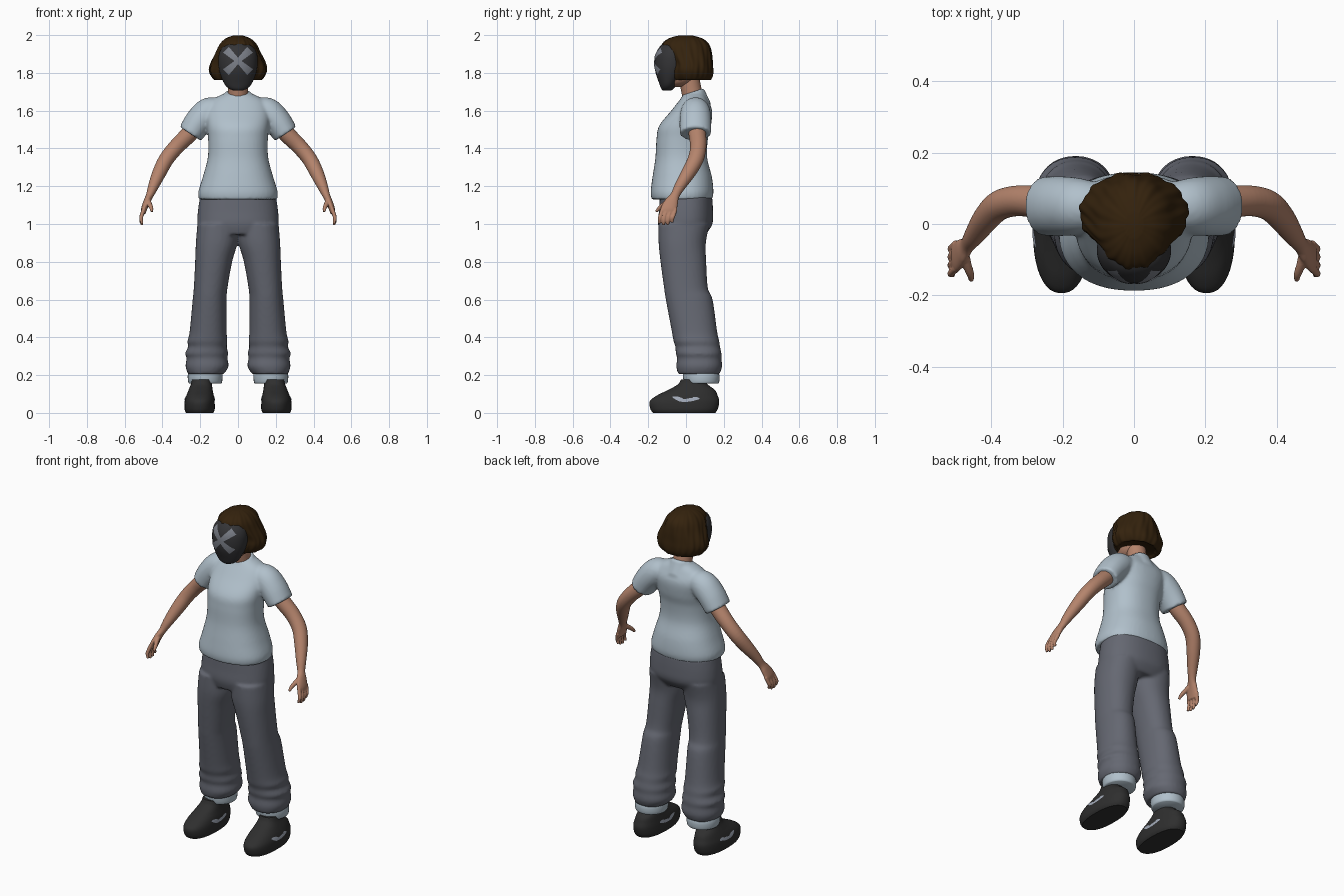
import bpy, bmesh, math
from mathutils import Vector

cube = bpy.data.objects.get("Cube")
if cube:
    bpy.data.objects.remove(cube, do_unlink=True)


def material(name, r, g, b):
    m = bpy.data.materials.new(name)
    m.use_nodes = True
    m.diffuse_color = (r, g, b, 1)
    node = next(n for n in m.node_tree.nodes if n.type == 'BSDF_PRINCIPLED')
    node.inputs["Base Color"].default_value = (r, g, b, 1)
    node.inputs["Roughness"].default_value = 0.8
    return m


SHIRT = material("pale blue cotton", .44, .53, .6)
PANTS = material("grey denim", .13, .138, .168)
SKIN = material("skin", .46, .23, .15)
HAIR = material("dark brown hair", .034, .016, .004)
MASK = material("charcoal mask", .034, .034, .037)
SHOE = material("black shoe", .028, .028, .028)
CROSS = material("mid grey paint", .2, .215, .25)
PATCH = material("light grey trim", .36, .4, .48)


def spline(keys, sub):
    """Catmull-Rom interpolation of equal-length tuples."""
    out = []
    for i in range(len(keys) - 1):
        quad = [keys[max(0, i - 1)], keys[i], keys[i + 1], keys[min(len(keys) - 1, i + 2)]]
        for s in range(sub):
            t = s / sub
            out.append([b + .5 * t * (c - a + t * (2*a - 5*b + 4*c - d + t * (3*(b - c) + d - a)))
                        for a, b, c, d in zip(*quad)])
    return out + [list(keys[-1])]


def loft(bm, keys, n=32, sub=5, along=False, power=2.0, wave=0.0):
    """Closed skin through rings (x, y, z, a, b); level rings, or square to the path."""
    rings = spline(keys, sub)
    pts = [Vector(r[:3]) for r in rings]
    loops = []
    for i, r in enumerate(rings):
        u, v = Vector((1, 0, 0)), Vector((0, 1, 0))
        if along:
            t = (pts[min(i + 1, len(pts) - 1)] - pts[max(i - 1, 0)]).normalized()
            v = (v - t * v.dot(t)).normalized()
            u = v.cross(t)
        loop = []
        for k in range(n):
            ang = 2 * math.pi * k / n
            c, s = math.cos(ang), math.sin(ang)
            f = (abs(c) ** power + abs(s) ** power) ** (-1 / power)
            f *= 1 + wave * (math.sin(11 * ang + 14 * r[2]) + .6 * math.sin(23 * ang - 30 * r[2]))
            loop.append(bm.verts.new(pts[i] + u * (r[3] * c * f) + v * (r[4] * s * f)))
        loops.append(loop)
    for p, q in zip(loops, loops[1:]):
        for k in range(n):
            bm.faces.new((p[k], p[(k + 1) % n], q[(k + 1) % n], q[k]))
    bm.faces.new(loops[0][::-1])
    bm.faces.new(loops[-1])


def finish(name, bm, mat, voxel=0, smooth=0, mirror=False, sharp=50):
    bmesh.ops.recalc_face_normals(bm, faces=bm.faces)
    me = bpy.data.meshes.new(name)
    bm.to_mesh(me)
    bm.free()
    me.materials.append(mat)
    ob = bpy.data.objects.new(name, me)
    bpy.context.collection.objects.link(ob)
    for f in me.polygons:
        f.use_smooth = True
    if voxel:
        m = ob.modifiers.new("fuse", 'REMESH')
        m.mode, m.voxel_size, m.use_smooth_shade = 'VOXEL', voxel, True
        m = ob.modifiers.new("soften", 'SMOOTH')
        m.factor, m.iterations = .5, smooth
    else:
        me.set_sharp_from_angle(angle=math.radians(sharp))
    if mirror:
        m = ob.modifiers.new("mirror", 'MIRROR')
        m.use_mirror_merge = False
    return ob


def flip(keys):
    return [(-k[0],) + tuple(k[1:]) for k in keys]


def plate(name, ribbons, mat, target, axis, negative=False, mirror=False):
    """Thin painted ribbons (point, half-width vector) pressed on to a surface."""
    bm = bmesh.new()
    for ribbon in ribbons:
        rows = [[bm.verts.new(p + w * (j / 2 - 1)) for j in range(5)] for p, w in ribbon]
        for p, q in zip(rows, rows[1:]):
            for j in range(4):
                bm.faces.new((p[j], p[j + 1], q[j + 1], q[j]))
    ob = finish(name, bm, mat)
    m = ob.modifiers.new("press", 'SHRINKWRAP')
    m.target, m.wrap_method, m.wrap_mode, m.offset = target, 'PROJECT', 'ABOVE_SURFACE', .003
    setattr(m, "use_project_" + axis, True)
    m.use_positive_direction, m.use_negative_direction = not negative, negative
    if mirror:
        ob.modifiers.new("mirror", 'MIRROR').use_mirror_merge = False


# Shirt: torso, sleeves and collar fused
bm = bmesh.new()
loft(bm, [(0, -.022, 1.13, .207, .16), (0, -.021, 1.17, .21, .166), (0, -.02, 1.25, .186, .157),
          (0, -.025, 1.35, .16, .137), (0, -.02, 1.45, .158, .136), (0, -.005, 1.52, .165, .137),
          (0, .03, 1.6, .168, .108), (0, .04, 1.655, .14, .075), (0, .045, 1.69, .075, .052)],
     n=48, power=2.3)
sleeve = [(.08, .05, 1.61, .055, .06), (.15, .05, 1.595, .076, .078),
          (.205, .05, 1.545, .075, .084), (.252, .05, 1.477, .068, .083)]
for keys in (sleeve, flip(sleeve)):
    loft(bm, keys, along=True)
loft(bm, [(0, .06, 1.62, .075, .075), (0, .045, 1.67, .067, .066), (0, .035, 1.7, .064, .062)], along=True)
finish("shirt", bm, SHIRT, .009, 4)

# Trousers: hips and two loose legs fused
bm = bmesh.new()
loft(bm, [(0, -.015, .945, .2, .12), (0, -.004, 1.0, .215, .144), (0, 0, 1.07, .212, .143),
          (0, 0, 1.15, .2, .138)], n=48, power=2.3)
leg = [(.17, .068, .205, .094, .11), (.164, .07, .245, .114, .121), (.164, .07, .29, .108, .117),
       (.166, .067, .315, .114, .121), (.162, .062, .35, .102, .118), (.162, .055, .38, .106, .121),
       (.158, .045, .43, .098, .12), (.15, .017, .6, .09, .124), (.145, 0, .66, .089, .116),
       (.129, -.014, .8, .098, .121), (.113, -.02, .9, .11, .125), (.105, -.01, 1.0, .11, .135)]
for keys in (leg, flip(leg)):
    loft(bm, keys, power=2.2)
finish("trousers", bm, PANTS, .009, 4)

# Turned-up cuffs and ankles
bm = bmesh.new()
loft(bm, [(.174, .082, .155, .084, .088), (.174, .082, .165, .09, .094), (.174, .08, .2, .092, .097),
          (.172, .075, .23, .085, .09)], sub=3)
finish("trouser_cuffs", bm, SHIRT, mirror=True)
bm = bmesh.new()
loft(bm, [(.19, .065, .1, .036, .045), (.185, .068, .22, .036, .04)])
finish("ankles", bm, SKIN, mirror=True)

# Shoes
bm = bmesh.new()
loft(bm, [(.203, -.01, 0, .072, .165), (.203, -.01, .02, .08, .178), (.203, -.008, .06, .079, .184),
          (.201, .005, .09, .073, .163), (.198, .028, .12, .064, .126), (.194, .036, .15, .056, .08),
          (.192, .036, .178, .051, .062)], n=48, power=2.35)
shoes = finish("shoes", bm, SHOE, mirror=True)
for side, x in (("outer", .5), ("inner", 0)):
    streaks = []
    for y0, z0, length, slope, half in ((-.07, .082, .07, -.02, .009), (-.035, .062, .105, .012, .007),
                                        (.035, .08, .035, -.004, .005)):
        streaks.append([(Vector((x, y0 + length * t / 12, z0 + slope * t / 12)),
                         Vector((0, 0, half * (.25 + math.sin(math.pi * t / 12))))) for t in range(13)])
    plate("shoe_trim_" + side, streaks, PATCH, shoes, "x", negative=x > 0, mirror=True)

# Arms with palm, fingers and thumb fused
bm = bmesh.new()
loft(bm, [(.19, .05, 1.555, .045, .045), (.26, .06, 1.475, .045, .046), (.325, .065, 1.41, .042, .043),
          (.378, .052, 1.345, .04, .042), (.415, .015, 1.275, .037, .038), (.448, -.032, 1.2, .028, .029),
          (.467, -.058, 1.152, .02, .024), (.482, -.075, 1.12, .018, .035), (.497, -.091, 1.08, .016, .043),
          (.502, -.095, 1.055, .012, .04)], along=True)
for i in range(4):
    y, drop = -.13 + .023 * i, (.008, 0, .002, .014)[i]
    loft(bm, [(.498, y + .006, 1.08, .011, .011), (.511, y - .006, 1.042, .0105, .0105),
              (.513, y - .01, 1.018 + drop, .01, .01), (.507, y - .012, .994 + drop, .007, .007)],
         n=12, along=True)
loft(bm, [(.478, -.075, 1.13, .014, .016), (.468, -.115, 1.105, .013, .013),
          (.459, -.14, 1.085, .011, .011), (.456, -.158, 1.065, .007, .007)], n=12, along=True)
finish("arms", bm, SKIN, .004, 2, mirror=True)

# Neck and head
bm = bmesh.new()
loft(bm, [(0, .05, 1.62, .056, .056), (0, .03, 1.7, .054, .054), (0, .012, 1.8, .054, .054)], along=True)
loft(bm, [(0, -.05, 1.725, .03, .04), (0, -.035, 1.75, .068, .07), (0, -.02, 1.8, .09, .09),
          (0, -.01, 1.87, .095, .1), (0, -.005, 1.94, .07, .08)])
finish("head", bm, SKIN)

# Bobbed hair
bm = bmesh.new()
loft(bm, [(0, .03, 1.772, .1, .085), (0, .03, 1.762, .122, .1), (0, .03, 1.785, .142, .113),
          (0, .03, 1.815, .152, .115), (0, .028, 1.85, .145, .113), (0, .012, 1.9, .122, .124),
          (0, -.002, 1.95, .098, .124), (0, -.003, 1.982, .065, .088), (0, -.003, 1.998, .025, .035)],
     n=120, wave=.02)
finish("hair", bm, HAIR, sharp=70)

# Face mask with painted cross
bm = bmesh.new()
loft(bm, [(0, -.1, 1.707, .025, .022), (0, -.098, 1.718, .05, .034), (0, -.092, 1.745, .074, .05),
          (0, -.08, 1.8, .096, .081), (0, -.075, 1.85, .104, .091), (0, -.072, 1.9, .1, .088),
          (0, -.07, 1.94, .078, .068), (0, -.07, 1.962, .035, .04)], n=48)
mask = finish("face_mask", bm, MASK)
arms = []
for s in (-1, 1):
    arms.append([(Vector((s * .062 * t / 10, -.4, 1.863 + .058 * t / 10)),
                  Vector((-s, 0, 1)).normalized() * (.011 + .01 * abs(t / 10))) for t in range(-10, 11)])
plate("mask_cross", arms, CROSS, mask, "y")
